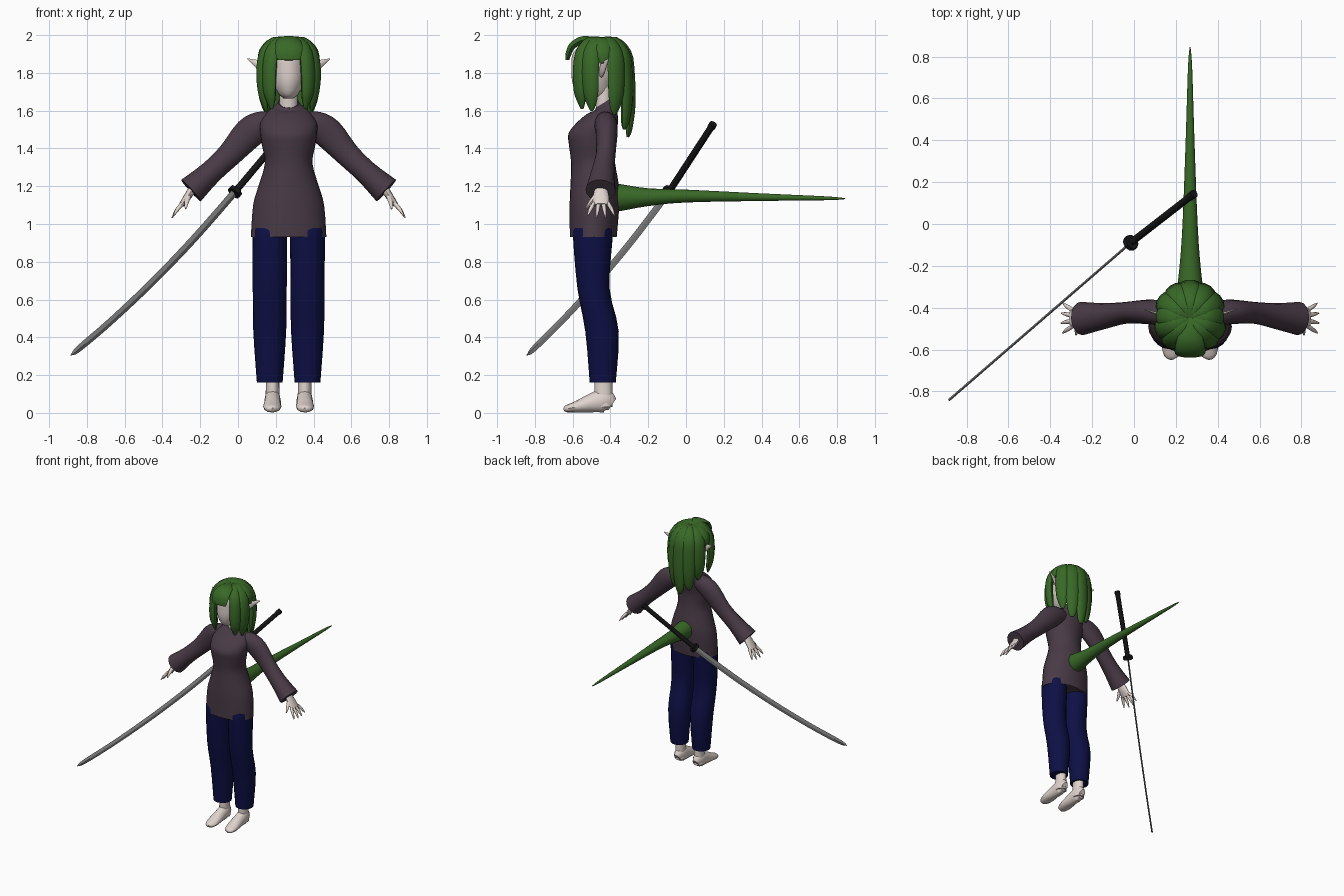
import bpy, bmesh
from math import sin, cos, pi, radians
from mathutils import Vector

if "Cube" in bpy.data.objects:
    bpy.data.objects.remove(bpy.data.objects["Cube"])

BODY_X = 0.268  # the figure stands beside the sword


def material(name, rgb):
    m = bpy.data.materials.new(name)
    m.use_nodes = True
    m.diffuse_color = (*rgb, 1)
    m.node_tree.nodes["Principled BSDF"].inputs["Base Color"].default_value = (*rgb, 1)
    return m


SKIN = material("pale skin", (0.74, 0.65, 0.61))
CLOTH = material("plum cloth", (0.065, 0.042, 0.06))
DENIM = material("navy cloth", (0.004, 0.005, 0.06))
GREEN = material("leaf green", (0.04, 0.14, 0.02))
STEEL = material("grey steel", (0.25, 0.25, 0.25))
BLACK = material("black wrap", (0.008, 0.008, 0.009))


def finish(name, bm, mat, x=BODY_X, angle=45):
    bmesh.ops.recalc_face_normals(bm, faces=bm.faces)
    mesh = bpy.data.meshes.new(name)
    bm.to_mesh(mesh)
    bm.free()
    ob = bpy.data.objects.new(name, mesh)
    bpy.context.collection.objects.link(ob)
    mesh.materials.append(mat)
    ob.location.x = x
    bpy.ops.object.select_all(action="DESELECT")
    ob.select_set(True)
    bpy.context.view_layer.objects.active = ob
    bpy.ops.object.shade_smooth_by_angle(angle=radians(angle))
    return ob


def spline(rows, n):
    """Resample rows of numbers along a smooth curve through them."""
    out = []
    for i in range(len(rows) - 1):
        p, q, r, s = (rows[max(i - 1, 0)], rows[i], rows[i + 1],
                      rows[min(i + 2, len(rows) - 1)])
        for k in range(n):
            t = k / n
            out.append([b + t / 2 * (c - a + t * (2 * a - 5 * b + 4 * c - d
                        + t * (3 * (b - c) + d - a))) for a, b, c, d in zip(p, q, r, s)])
    return out + [list(rows[-1])]


def loft(name, rings, mat, sides, x=BODY_X, angle=45):
    """Skin elliptical rings given as centre and two half axes."""
    bm = bmesh.new()
    loops = [[bm.verts.new(c + u * cos(2 * pi * k / sides) + v * sin(2 * pi * k / sides))
              for k in range(sides)] for c, u, v in rings]
    for a, b in zip(loops, loops[1:]):
        for k in range(sides):
            j = (k + 1) % sides
            bm.faces.new((a[k], a[j], b[j], b[k]))
    bm.faces.new(loops[0])
    bm.faces.new(loops[-1])
    return finish(name, bm, mat, x, angle)


def tube(name, rows, side, mat, sides=12, n=3, x=BODY_X, angle=45):
    """Rows are x, y, z, half width along side, half thickness."""
    rows = spline(rows, n)
    pts = [Vector(r[:3]) for r in rows]
    rings = []
    for i, r in enumerate(rows):
        t = (pts[min(i + 1, len(pts) - 1)] - pts[max(i - 1, 0)]).normalized()
        w = Vector(side)
        u = (w - t * w.dot(t)).normalized()
        rings.append((pts[i], u * r[3], t.cross(u) * r[4]))
    return loft(name, rings, mat, sides, x, angle)


def stack(name, rows, mat, cx=0, sides=20, n=3):
    """Rows are z, half width, front y, back y, rise toward the back."""
    rings = [(Vector((cx, (f + b) / 2, z)), Vector((w, 0, 0)), Vector((0, (b - f) / 2, k)))
             for z, w, f, b, k in spline(rows, n)]
    return loft(name, rings, mat, sides)


# Tunic, neck and head
stack("tunic", [(.93, .2, -.615, -.367, 0), (1.1, .188, -.616, -.353, 0),
                (1.2, .16, -.612, -.355, 0), (1.32, .126, -.608, -.375, 0),
                (1.42, .142, -.62, -.38, 0), (1.48, .15, -.622, -.37, 0),
                (1.54, .15, -.575, -.36, 0), (1.595, .11, -.52, -.365, .01),
                (1.63, .064, -.485, -.38, .03), (1.645, .055, -.478, -.382, .03)], CLOTH, sides=28)
stack("neck", [(1.58, .05, -.475, -.39, 0), (1.74, .046, -.485, -.39, 0)], SKIN)
stack("head", [(1.665, .025, -.55, -.44, 0), (1.69, .055, -.58, -.41, 0),
               (1.75, .08, -.602, -.39, 0), (1.82, .09, -.606, -.36, 0),
               (1.9, .088, -.6, -.35, 0), (1.965, .05, -.54, -.4, 0)], SKIN)

for s, label in ((1, "left"), (-1, "right")):
    # Trouser leg and bare foot
    stack(label + "_trouser_leg", [(.98, .09, -.59, -.39, 0), (.93, .092, -.598, -.388, 0),
                                   (.66, .09, -.575, -.405, 0), (.43, .087, -.533, -.356, 0),
                                   (.16, .068, -.51, -.372, 0)], DENIM, s * .1)
    stack(label + "_ankle", [(.22, .035, -.48, -.39, 0), (.12, .036, -.485, -.388, 0),
                             (.03, .04, -.48, -.388, 0)], SKIN, s * .085)
    tube(label + "_foot", [(s * .085, -.39, .045, .025, .035), (s * .085, -.43, .065, .042, .062),
                           (s * .085, -.5, .052, .044, .05), (s * .087, -.58, .032, .048, .03),
                           (s * .087, -.63, .022, .036, .02), (s * .085, -.645, .017, .012, .01)],
         (1, 0, 0), SKIN)
    # Flared sleeve
    tube(label + "_sleeve", [(s * .07, -.43, 1.54, .05, .05), (s * .14, -.425, 1.525, .06, .073),
                             (s * .21, -.42, 1.48, .058, .082), (s * .31, -.425, 1.37, .052, .066),
                             (s * .41, -.44, 1.275, .062, .062), (s * .517, -.452, 1.177, .08, .077)],
         (0, 1, 0), CLOTH, 16)
    # Hand
    tube(label + "_palm", [(s * .5, -.45, 1.2, .03, .022), (s * .535, -.45, 1.145, .042, .02),
                           (s * .568, -.45, 1.1, .044, .014)], (0, 1, 0), SKIN)
    for i in range(4):
        o = (i - 1.5) * .025
        reach = 1 - abs(i - 1.4) * .13
        tube(f"{label}_finger_{i + 1}",
             [(s * .56, -.45 + o, 1.11, .011, .011),
              (s * (.56 + .035 * reach), -.45 + o * 1.5, 1.11 - .04 * reach, .01, .01),
              (s * (.56 + .06 * reach), -.45 + o * 1.9, 1.11 - .082 * reach, .003, .003)],
             (0, 1, 0), SKIN, 8)
    tube(label + "_thumb", [(s * .53, -.475, 1.15, .015, .014), (s * .54, -.505, 1.115, .012, .011),
                            (s * .545, -.53, 1.08, .004, .004)], (1, 0, 0), SKIN, 8)
    # Pointed ear
    tube(label + "_ear", [(s * .08, -.45, 1.8, .03, .012), (s * .125, -.44, 1.825, .035, .012),
                          (s * .17, -.425, 1.85, .02, .007), (s * .219, -.408, 1.875, .002, .002)],
         (0, 0, 1), SKIN, 8)


# Hair: a scalp cap open over the face and ears, with locks falling from the crown
bm = bmesh.new()
bmesh.ops.create_uvsphere(bm, u_segments=24, v_segments=16, radius=1)
for v in bm.verts:
    v.co = Vector((v.co.x * .125, v.co.y * .14 - .45, v.co.z * .15 + 1.825))
gone = []
for f in bm.faces:
    c = f.calc_center_median()
    if c.z < 1.86 and c.y < -.39:
        gone.append(f)
bmesh.ops.delete(bm, geom=gone, context="FACES")
finish("hair_cap", bm, GREEN)


def lock(name, degrees, profile):
    """Profile rows are reach from the crown, height, half width, half thickness."""
    a = radians(degrees)
    rows = [(r * sin(a), -.45 - r * cos(a), z, w, t) for r, z, w, t in profile]
    tube(name, rows, (cos(a), sin(a), 0), GREEN, 10)


def long_lock(name, degrees, tip, end_reach, width):
    lock(name, degrees, [(.005, 1.965, .015, .015), (.075, 1.968, .04, .024),
                         (.135, 1.905, width, .028), (.152, 1.8, width, .028),
                         (end_reach + .01, (1.8 + tip) / 2, width * .9, .026),
                         (end_reach, tip + .04, width * .6, .018),
                         (end_reach - .006, tip, width * .2, .006)])


lock("fringe", 0, [(.005, 1.965, .03, .016), (.09, 1.975, .06, .022),
                   (.15, 1.945, .073, .02), (.172, 1.9, .07, .016), (.178, 1.868, .058, .01)])
for s, label in ((1, "left"), (-1, "right")):
    long_lock(label + "_front_lock", s * 42, 1.61, .14, .044)
    long_lock(label + "_cheek_lock", s * 68, 1.6, .135, .048)
    lock(label + "_ear_lock", s * 95, [(.005, 1.965, .015, .015), (.08, 1.965, .045, .024),
                                       (.135, 1.91, .05, .024), (.15, 1.85, .02, .012)])
    long_lock(label + "_side_lock", s * 122, 1.58, .14, .052)
    long_lock(label + "_rear_lock", s * 152, 1.5, .145, .054)
long_lock("back_lock", 180, 1.46, .148, .056)

# Tail
tube("tail", [(0, -.4, 1.14, .07, .078), (0, -.34, 1.14, .066, .07), (0, -.2, 1.142, .05, .047),
              (0, 0, 1.148, .036, .034), (0, .4, 1.142, .021, .02),
              (0, .75, 1.136, .01, .01), (0, .845, 1.134, .002, .002)], (1, 0, 0), GREEN, 16)

# Curved sword: blade, guard and grip lie in one upright plane
GUARD = Vector((-.016, -.09, 1.17))
TIP = Vector((-.885, -.842, .306))
POMMEL = Vector((.287, .145, 1.53))


def blade_row(t, w):
    p = GUARD.lerp(TIP, t)
    return (p.x, p.y, p.z - .17 * t * (1 - t), w, .006)


tube("blade", [blade_row(t, w) for t, w in
               ((0, .022), (.25, .022), (.5, .021), (.75, .02), (.95, .018), (1, .002))],
     (0, 0, 1), STEEL, 4, 4, 0, 20)


def rod(name, a, b, radius, sides):
    tube(name, [(*a, radius, radius), (*b, radius, radius)], (0, 0, 1), BLACK, sides, 1, 0)


axis = (POMMEL - GUARD).normalized()
rod("guard", GUARD - axis * .012, GUARD + axis * .012, .038, 8)
rod("grip", GUARD, POMMEL, .018, 10)
rod("pommel", POMMEL - axis * .03, POMMEL, .021, 10)
